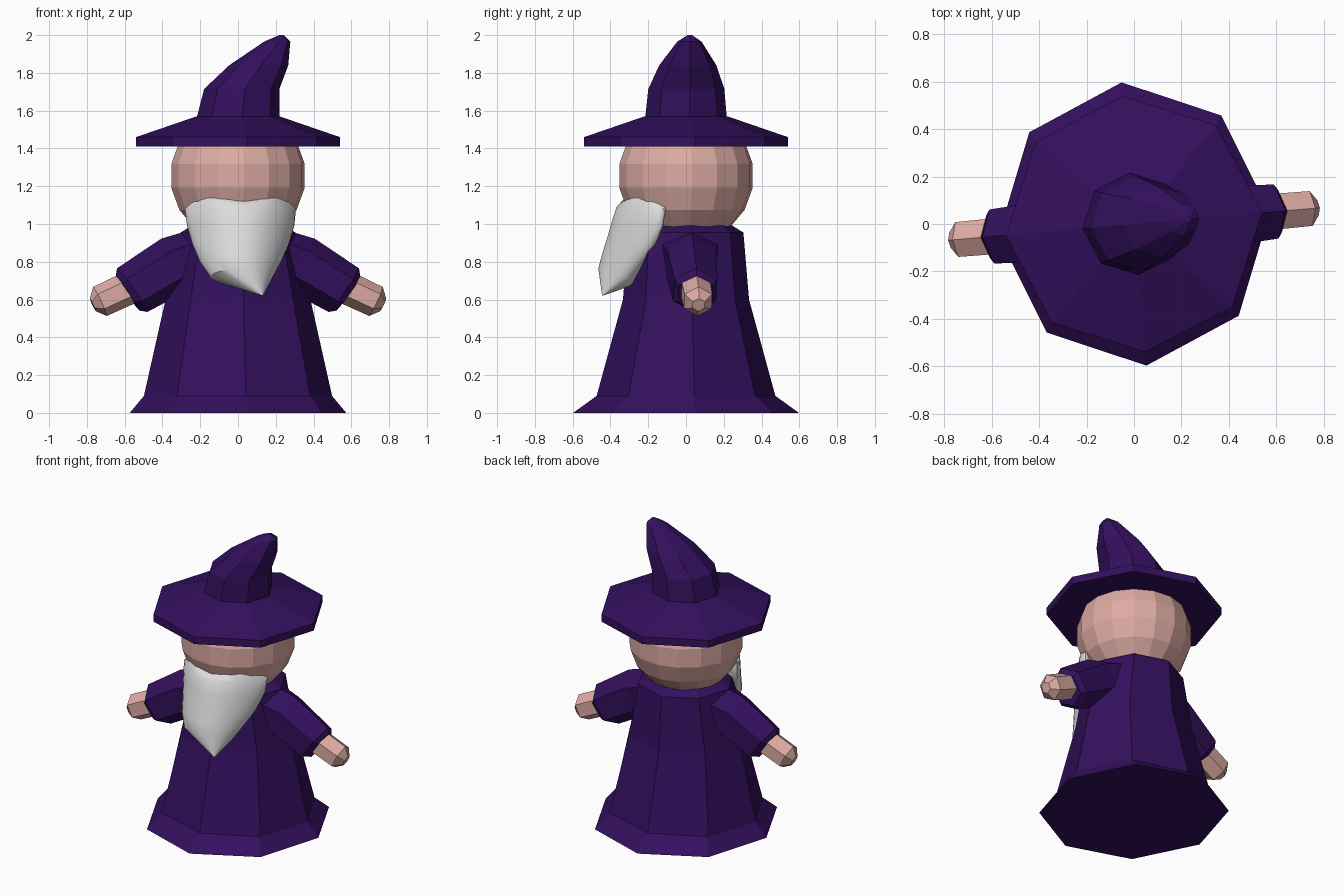
import bpy, bmesh, math
from mathutils import Vector

cube = bpy.data.objects.get("Cube")
if cube:
    bpy.data.objects.remove(cube, do_unlink=True)

TURN = math.radians(5)  # the whole figure stands slightly turned


def material(name, rgb):
    m = bpy.data.materials.new(name)
    m.use_nodes = True
    m.diffuse_color = (*rgb, 1)
    m.node_tree.nodes["Principled BSDF"].inputs["Base Color"].default_value = (*rgb, 1)
    return m


purple = material("purple cloth", (0.033, 0.005, 0.11))
skin = material("skin", (0.73, 0.41, 0.37))
white = material("beard white", (0.72, 0.72, 0.73))


def ring(center, rx, ry, n=8, pitch=0, phase=0):
    """Ellipse round a center; pitch swings its axis from up towards +x."""
    c, points = Vector(center), []
    for i in range(n):
        a = math.tau * i / n + phase
        u, v = rx * math.cos(a), ry * math.sin(a)
        points.append(c + Vector((u * math.cos(pitch), v, -u * math.sin(pitch))))
    return points


def loft(name, rings, mat, mirror=False):
    """Skin a stack of rings, closing both ends."""
    bm = bmesh.new()
    side = -1 if mirror else 1
    loops = [[bm.verts.new((p[0] * side, p[1], p[2])) for p in r] for r in rings]
    for low, high in zip(loops, loops[1:]):
        n = len(low)
        for i in range(n):
            j = (i + 1) % n
            bm.faces.new((low[i], low[j], high[j], high[i]))
    bm.faces.new(loops[0])
    bm.faces.new(loops[-1])
    bmesh.ops.remove_doubles(bm, verts=bm.verts, dist=0.0005)
    bmesh.ops.recalc_face_normals(bm, faces=bm.faces)
    mesh = bpy.data.meshes.new(name)
    bm.to_mesh(mesh)
    bm.free()
    mesh.materials.append(mat)
    obj = bpy.data.objects.new(name, mesh)
    obj.rotation_euler.z = TURN
    bpy.context.collection.objects.link(obj)
    return obj


# Robe: flared hem, tapering body, sloped collar
loft("robe", [ring((0, 0, z), rx, ry) for z, rx, ry in (
    (0, 0.575, 0.6), (0.09, 0.5, 0.475), (0.6, 0.385, 0.335),
    (0.955, 0.305, 0.305), (0.995, 0.24, 0.24))], purple)

# Head
bpy.ops.mesh.primitive_uv_sphere_add(segments=16, ring_count=9, radius=0.36,
                                     location=(0, 0, 1.255), rotation=(0, 0, TURN))
head = bpy.context.object
head.name = "head"
head.data.materials.append(skin)

# Hat: brim with a thick edge, and a crown bent towards +x
loft("hat_brim", [ring((0, 0, z), r, r) for z, r in (
    (1.41, 0.542), (1.46, 0.542), (1.57, 0.22))], purple)
loft("hat_crown", [ring((x, 0, z), rx, ry) for x, z, rx, ry in (
    (0, 1.56, 0.22, 0.217), (0.02, 1.715, 0.2, 0.202), (0.11, 1.84, 0.157, 0.152),
    (0.208, 1.965, 0.07, 0.065), (0.232, 2.0, 0.012, 0.012))], purple)

# Sleeves and hands, six-sided with an edge on top
for label, mirror in (("left", False), ("right", True)):
    tilt = math.radians(125)
    loft(label + "_sleeve", [ring((x, 0, z), r, w, 6, tilt) for x, z, r, w in (
        (0.22, 0.83, 0.15, 0.17), (0.32, 0.795, 0.155, 0.15),
        (0.562, 0.65, 0.141, 0.132), (0.587, 0.632, 0.11, 0.104))], purple, mirror)
    tilt = math.radians(115)
    loft(label + "_hand", [ring((x, 0, z), r, r, 6, tilt) for x, z, r in (
        (0.54, 0.68, 0.088), (0.733, 0.59, 0.085), (0.772, 0.572, 0.037))], skin, mirror)


# Beard: crescent sections wrapped round the chin, curling to an off-centre tip
def crescent(x, half, y, thick, bend, z, tilt, lobes=0, n=32):
    points = []
    for i in range(n):
        a = math.tau * i / n
        u, d = math.cos(a), thick * math.sin(a)
        lift = lobes * (u * u - u ** 4)
        points.append((x + half * u, y + bend * u * u + d, z + lift - tilt * d))
    return points


beard = loft("beard", [crescent(*section) for section in (
    (0, 0.2, -0.28, 0.03, 0.07, 1.125, 0, 0.1),
    (0, 0.26, -0.28, 0.065, 0.11, 1.115, 0, 0.1),
    (0, 0.295, -0.285, 0.085, 0.14, 1.08, 0.1, 0.05),
    (0, 0.285, -0.295, 0.1, 0.13, 0.99, 0.2),
    (-0.005, 0.255, -0.315, 0.105, 0.1, 0.89, 0.3),
    (-0.012, 0.215, -0.345, 0.1, 0.06, 0.8, 0.4),
    (-0.01, 0.165, -0.375, 0.09, 0.03, 0.72, 0.5),
    (0.09, 0.004, -0.45, 0.004, 0, 0.622, 0))], white)
bpy.ops.object.select_all(action="DESELECT")
beard.select_set(True)
bpy.context.view_layer.objects.active = beard
bpy.ops.object.shade_smooth_by_angle(angle=math.radians(35))
